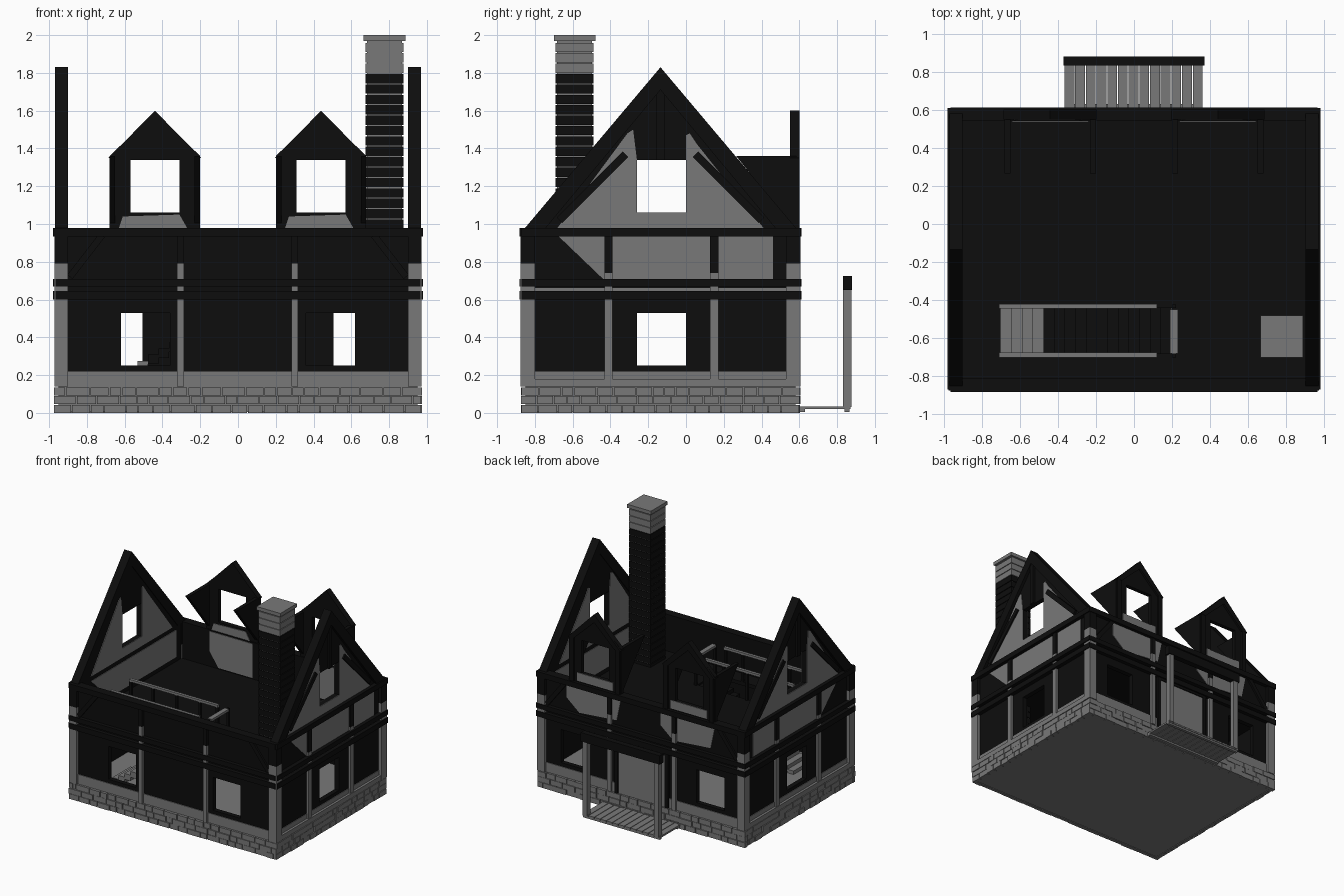
import bpy, bmesh, random
from mathutils import Vector

random.seed(4)
cube = bpy.data.objects.get("Cube")
if cube:
    bpy.data.objects.remove(cube)


def material(name, value):
    m = bpy.data.materials.new(name)
    m.use_nodes = True
    col = (value, value, value, 1)
    m.diffuse_color = col
    bsdf = next(n for n in m.node_tree.nodes if n.type == 'BSDF_PRINCIPLED')
    bsdf.inputs["Base Color"].default_value = col
    bsdf.inputs["Roughness"].default_value = 0.9
    return m


GREY = material("stone grey", 0.19)
BLACK = material("charred black", 0.004)


def finish(name, bm, mat):
    bmesh.ops.recalc_face_normals(bm, faces=bm.faces)
    me = bpy.data.meshes.new(name)
    bm.to_mesh(me)
    bm.free()
    me.materials.append(mat)
    ob = bpy.data.objects.new(name, me)
    bpy.context.collection.objects.link(ob)
    return ob


def boxes(name, mat, *bounds):
    """Several boxes (x0, x1, y0, y1, z0, z1) in one object."""
    bm = bmesh.new()
    for x0, x1, y0, y1, z0, z1 in bounds:
        vs = bmesh.ops.create_cube(bm, size=1)["verts"]
        for v in vs:
            v.co = ((x0 + x1) / 2 + v.co.x * (x1 - x0),
                    (y0 + y1) / 2 + v.co.y * (y1 - y0),
                    (z0 + z1) / 2 + v.co.z * (z1 - z0))
    return finish(name, bm, mat)


def panel(name, mat, axis, d, thick, pts, holes=()):
    """Upright slab with outline pts, facing x or y, with rectangular holes."""
    def to3(u, v):
        return Vector((d, u, v) if axis == "x" else (u, d, v))
    bm = bmesh.new()
    bm.faces.new([bm.verts.new(to3(*p)) for p in pts])
    side = Vector((0, 1, 0) if axis == "x" else (1, 0, 0))
    for u0, u1, v0, v1 in holes:
        for co, no in ((to3(u0, 0), side), (to3(u1, 0), side),
                       (to3(0, v0), Vector((0, 0, 1))), (to3(0, v1), Vector((0, 0, 1)))):
            bmesh.ops.bisect_plane(bm, geom=bm.verts[:] + bm.edges[:] + bm.faces[:],
                                   plane_co=co, plane_no=no, dist=1e-5)
    cut = []
    for f in bm.faces:
        c = f.calc_center_median()
        u = c.y if axis == "x" else c.x
        if any(a < u < b and e < c.z < g for a, b, e, g in holes):
            cut.append(f)
    bmesh.ops.delete(bm, geom=cut, context="FACES")
    ext = bmesh.ops.extrude_face_region(bm, geom=bm.faces[:], use_keep_orig=True)
    move = Vector((thick, 0, 0) if axis == "x" else (0, thick, 0))
    bmesh.ops.translate(bm, vec=move, verts=[g for g in ext["geom"] if isinstance(g, bmesh.types.BMVert)])
    return finish(name, bm, mat)


def rect(u0, u1, v0, v1):
    return [(u0, v0), (u1, v0), (u1, v1), (u0, v1)]


def flip(pts, c=0.0):
    return [(2 * c - u, v) for u, v in pts]


def strut(p, q, w):
    p, q = Vector(p), Vector(q)
    n = (q - p).orthogonal().normalized() * w / 2
    return [tuple(p + n), tuple(q + n), tuple(q - n), tuple(p - n)]


# stone foundation: slab with three courses of irregular blocks
boxes("foundation_core", GREY, (-0.95, 0.95, -0.85, 0.58, 0.005, 0.14))
blocks = []
for row in range(3):
    z0, z1 = row * 0.046, row * 0.046 + 0.043
    for along_x, lo, hi in ((True, -0.975, 0.975), (False, -0.87, 0.605)):
        for s in (0, 1):
            u = lo
            while u < hi - 0.01:
                e = min(u + random.uniform(0.06, 0.13), hi)
                out = random.uniform(0, 0.008)
                if along_x:
                    y = (-0.875 + out, -0.84) if s else (0.57, 0.605 - out)
                    blocks.append((u, e - 0.006, *y, z0, z1))
                else:
                    x = (-0.975 + out, -0.94) if s else (0.94, 0.975 - out)
                    blocks.append((*x, u, e - 0.006, z0, z1))
                u = e
boxes("foundation_blocks", GREY, *blocks)

# ground floor, and upper floor around the stair opening
boxes("ground_floor", GREY, (-0.91, 0.91, -0.81, 0.55, 0.14, 0.15))
boxes("upper_floor", BLACK, (-0.91, 0.91, -0.44, 0.55, 0.64, 0.67), (-0.91, 0.91, -0.81, -0.68, 0.64, 0.67),
      (-0.91, -0.7, -0.68, -0.44, 0.64, 0.67), (0.2, 0.91, -0.68, -0.44, 0.64, 0.67))

# long walls
front_win = [(s * 0.49 - 0.13, s * 0.49 + 0.13, 0.25, 0.53) for s in (-1, 1)]
back_win = [(s * 0.635 - 0.13, s * 0.635 + 0.13, 0.25, 0.53) for s in (-1, 1)]
panel("front_wall", BLACK, "y", -0.85, 0.04, rect(-0.94, 0.94, 0.14, 0.98), front_win)
panel("back_wall", BLACK, "y", 0.54, 0.04, rect(-0.94, 0.94, 0.14, 0.98), back_win)
for name, d, t in (("front", -0.85, -0.006), ("back", 0.58, 0.006)):
    panel(name + "_lower_band", GREY, "y", d, t, rect(-0.94, 0.94, 0.14, 0.22))

# end walls with gables
PEAK = -0.135
gable_holes = [(-0.26, 0, 0.25, 0.53), (-0.26, 0, 1.06, 1.34)]
outline = [(-0.85, 0.14), (0.58, 0.14), (0.58, 0.98), (PEAK, 1.83), (-0.85, 0.98)]
rafter = [(-0.86, 0.97), (PEAK, 1.83), (PEAK, 1.71), (-0.75, 0.97)]
patches = [
    [(-0.68, 0.98), (-0.26, 0.98), (-0.26, 1.34), (-0.28, 1.5), (-0.31, 1.48)],
    rect(-0.26, 0, 0.98, 1.06),
    [(0, 0.98), (0.41, 0.98), (0.06, 1.42), (0.02, 1.48), (0, 1.47)],
    [(-0.68, 0.94), (-0.44, 0.71), (0.46, 0.71), (0.46, 0.94)],
    rect(-0.85, 0.58, 0.14, 0.22), rect(-0.85, 0.58, 0.645, 0.66)]
for s, side in ((1, "left"), (-1, "right")):
    panel(side + "_gable_wall", BLACK, "x", s * 0.905, s * 0.04, outline, gable_holes)
    for p in patches:
        panel(side + "_plaster_patch", GREY, "x", s * 0.945, s * 0.005, p)
    for p in patches[:4]:
        panel(side + "_inner_patch", GREY, "x", s * 0.905, s * -0.005, p)
    for p in (rafter, flip(rafter, PEAK)):
        panel(side + "_rafter", BLACK, "x", s * 0.9, s * 0.07, p)
    brace = strut((-0.67, 1.02), (-0.32, 1.37), 0.04)
    for p in (brace, flip(brace, PEAK), rect(-0.155, -0.115, 1.34, 1.74)):
        panel(side + "_gable_brace", BLACK, "x", s * 0.94, s * 0.022, p)
    # wall posts, grey below and dark above
    for y in (-0.41, 0.15):
        panel(side + "_post", GREY, "x", s * 0.94, s * 0.025, rect(y - 0.022, y + 0.022, 0.18, 0.74))
        panel(side + "_post_top", BLACK, "x", s * 0.94, s * 0.025, rect(y - 0.022, y + 0.022, 0.74, 0.95))
    panel(side + "_sill", GREY, "x", s * 0.94, s * 0.03, rect(-0.85, 0.58, 0.14, 0.18))
    for z0, z1 in ((0.6, 0.645), (0.67, 0.71), (0.935, 0.98)):
        panel(side + "_beam", BLACK, "x", s * 0.93, s * 0.05, rect(-0.87, 0.61, z0, z1))

# front and back framing
for name, d, s in (("front", -0.845, -1), ("back", 0.575, 1)):
    for x in (-0.305, 0.3):
        panel(name + "_post", GREY, "y", d, s * 0.028, rect(x - 0.018, x + 0.018, 0.14, 0.79))
        panel(name + "_post_top", BLACK, "y", d, s * 0.028, rect(x - 0.018, x + 0.018, 0.79, 0.95))
    for z0, z1 in ((0.6, 0.645), (0.67, 0.71), (0.935, 0.98)):
        panel(name + "_beam", BLACK, "y", d, s * 0.037, rect(-0.965, 0.965, z0, z1))
    brace = strut((0.89, 0.72), (0.72, 0.94), 0.035)
    for p in (brace, flip(brace)):
        panel(name + "_corner_brace", BLACK, "y", d, s * 0.022, p)
    for c in (-1, 1):
        x0, x1 = sorted((c * 0.9, c * 0.972))
        y0, y1 = sorted((d - s * 0.045, d + s * 0.03))
        boxes(name + "_corner_post", GREY, (x0, x1, y0, y1, 0.14, 0.79))
        boxes(name + "_corner_post_top", BLACK, (x0, x1, y0, y1, 0.79, 0.98))

# dormers on the back wall
for cx in (-0.44, 0.44):
    shape = [(cx - 0.24, 0.98), (cx + 0.24, 0.98), (cx + 0.24, 1.36), (cx, 1.59), (cx - 0.24, 1.36)]
    panel("dormer_wall", BLACK, "y", 0.55, 0.035, shape, [(cx - 0.13, cx + 0.13, 1.06, 1.34)])
    verge = [(cx - 0.245, 1.35), (cx, 1.6), (cx, 1.53), (cx - 0.19, 1.35)]
    for p in (verge, flip(verge, cx)):
        panel("dormer_verge", BLACK, "y", 0.55, 0.052, p)
    for s in (-1, 1):
        panel("dormer_cheek", BLACK, "x", cx + s * 0.24, -s * 0.03, [(0.265, 1.36), (0.57, 1.36), (0.57, 0.98)])
        panel("dormer_stud", BLACK, "y", 0.55, 0.05, rect(cx + s * 0.215 - 0.02, cx + s * 0.215 + 0.02, 0.98, 1.36))
    panel("dormer_inner_patch", GREY, "y", 0.55, -0.005,
          [(cx - 0.19, 0.98), (cx + 0.17, 0.98), (cx + 0.13, 1.05), (cx - 0.17, 1.04)])
    panel("wall_inner_patch", GREY, "y", 0.54, -0.005,
          [(cx - 0.12, 0.68), (cx + 0.2, 0.68), (cx + 0.2, 0.97), (cx - 0.2, 0.97), (cx - 0.2, 0.8)])
    panel("dormer_outer_patch", GREY, "y", 0.585, 0.005, rect(cx - 0.17, cx + 0.17, 0.99, 1.06))
    panel("wall_outer_patch", GREY, "y", 0.58, 0.005,
          [(cx - 0.2, 0.75), (cx + 0.15, 0.72), (cx + 0.27, 0.82), (cx + 0.27, 0.94), (cx - 0.24, 0.94)])

# entrance door and frame
panel("door", GREY, "y", 0.58, 0.012, rect(-0.22, 0.22, 0.14, 0.58))
boxes("door_frame", BLACK, (-0.25, -0.22, 0.57, 0.6, 0.14, 0.6), (0.22, 0.25, 0.57, 0.6, 0.14, 0.6),
      (-0.25, 0.25, 0.57, 0.6, 0.58, 0.61))

# porch deck, posts and beam
n = 13
w = 0.73 / n
boxes("porch_planks", GREY, *[(-0.365 + i * w, -0.365 + (i + 1) * w - 0.005, 0.59, 0.87, 0.02, 0.035) for i in range(n)])
boxes("porch_joists", GREY, (-0.36, 0.36, 0.6, 0.63, 0.005, 0.02), (-0.36, 0.36, 0.84, 0.865, 0.005, 0.02))
boxes("porch_posts", GREY, *[(x - 0.022, x + 0.022, 0.832, 0.875, 0.03, 0.65) for x in (-0.335, 0.335)])
boxes("porch_beam", BLACK, (-0.37, 0.37, 0.832, 0.88, 0.65, 0.725))

# staircase, lower steps grey
steps = [(-0.7 + i * 0.056, -0.7 + (i + 1) * 0.056, -0.68, -0.44, 0.13 + i * 0.032, 0.18 + i * 0.032)
         for i in range(16)]
boxes("lower_steps", GREY, *steps[:4])
boxes("upper_steps", BLACK, *steps[4:])

# stair railing
boxes("stair_rails", GREY, (-0.71, 0.12, -0.445, -0.42, 0.9, 0.92), (-0.71, 0.12, -0.7, -0.675, 0.9, 0.92),
      (0.19, 0.23, -0.68, -0.45, 0.9, 0.92))
boxes("rail_posts", BLACK, *[(x, x + 0.02, y, y + 0.02, 0.66, 0.915)
                             for x in (-0.71, -0.5, -0.28, -0.06, 0.1, 0.2) for y in (-0.7, -0.442)])

# chimney: grey core, dark courses, pale top courses and cap
boxes("chimney_core", GREY, (0.682, 0.868, -0.683, -0.497, 0.14, 1.97))
courses = [(0.675, 0.877, -0.69, -0.49, 0.15 + i * 0.055, 0.199 + i * 0.055) for i in range(33)]
boxes("chimney_courses", BLACK, *courses[:30])
boxes("chimney_top_courses", GREY, *courses[30:])
boxes("chimney_cap", GREY, (0.665, 0.887, -0.7, -0.48, 1.97, 2.0))
